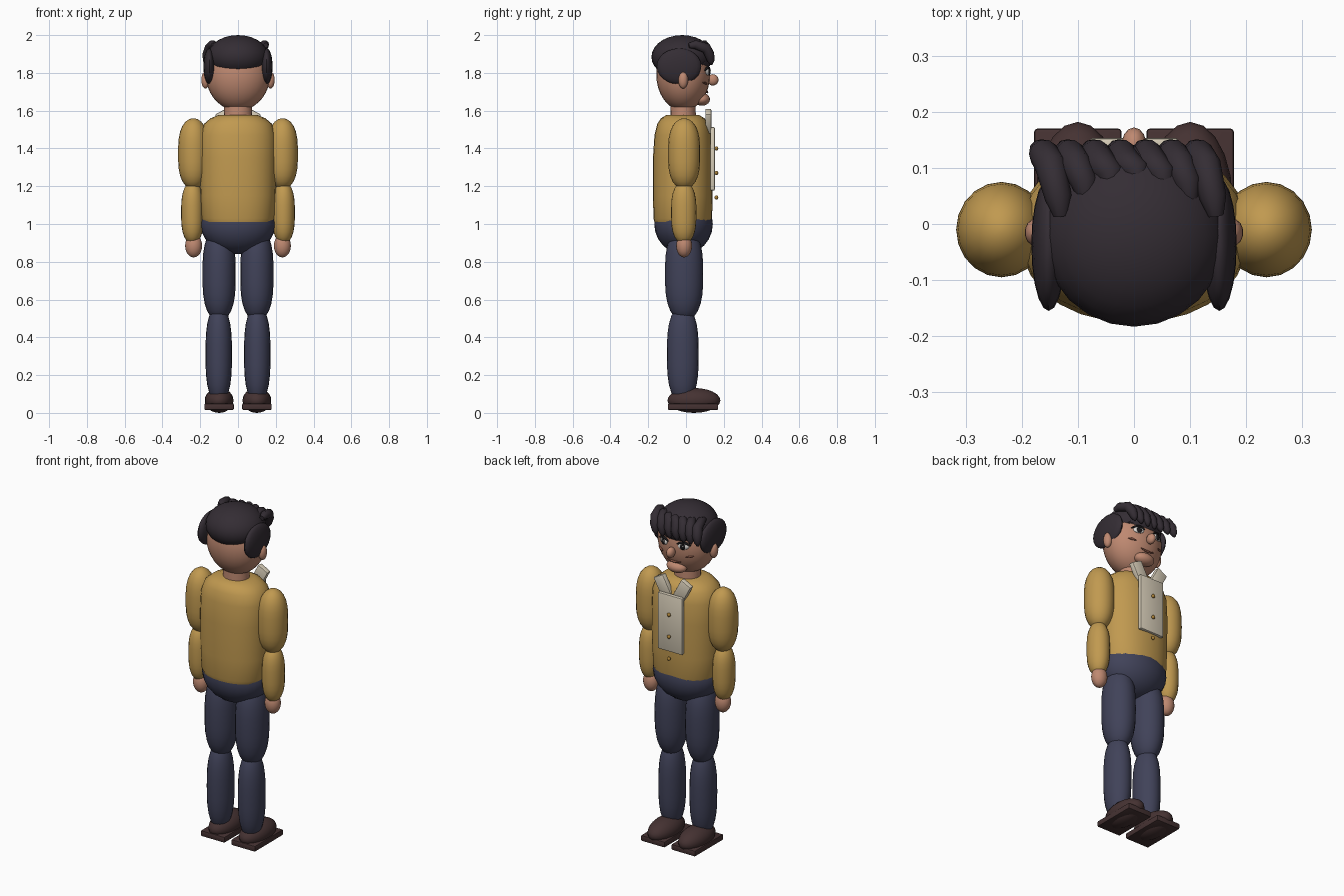
import bpy, bmesh, math
from mathutils import Vector, Matrix

if "Cube" in bpy.data.objects:
    bpy.data.objects.remove(bpy.data.objects["Cube"])


def mat(name, rgb):
    m = bpy.data.materials.new(name)
    m.diffuse_color = (*rgb, 1)
    m.use_nodes = True
    m.node_tree.nodes["Principled BSDF"].inputs["Base Color"].default_value = m.diffuse_color
    return m


MUSTARD = mat("mustard_knit", (0.53, 0.32, 0.08))
NAVY = mat("navy_cloth", (0.052, 0.055, 0.10))
HAIR = mat("dark_hair", (0.034, 0.026, 0.034))
SKIN = mat("skin", (0.52, 0.25, 0.165))
LEATHER = mat("brown_leather", (0.06, 0.032, 0.032))
CREAM = mat("cream_cloth", (0.68, 0.61, 0.48))
BRASS = mat("brass", (0.40, 0.22, 0.04))
BLACK = mat("black", (0.01, 0.009, 0.01))
WHITE = mat("eye_white", (0.75, 0.73, 0.70))
LIP = mat("dark_skin", (0.24, 0.09, 0.06))


def finish(bm, name, m, angle=50):
    bmesh.ops.recalc_face_normals(bm, faces=bm.faces)
    me = bpy.data.meshes.new(name)
    bm.to_mesh(me)
    bm.free()
    me.materials.append(m)
    o = bpy.data.objects.new(name, me)
    bpy.context.collection.objects.link(o)
    bpy.ops.object.select_all(action='DESELECT')
    o.select_set(True)
    bpy.context.view_layer.objects.active = o
    bpy.ops.object.shade_smooth_by_angle(angle=math.radians(angle))
    return o


def ball(name, loc, r, m, rot=None, seg=20, rings=12):
    bm = bmesh.new()
    M = Matrix.Translation(loc) @ (rot or Matrix()) @ Matrix.Diagonal((*r, 1))
    bmesh.ops.create_uvsphere(bm, u_segments=seg, v_segments=rings, radius=1, matrix=M)
    return finish(bm, name, m)


def box(name, loc, size, m, rot=None, bevel=0.006):
    bm = bmesh.new()
    M = Matrix.Translation(loc) @ (rot or Matrix()) @ Matrix.Diagonal((*size, 1))
    bmesh.ops.create_cube(bm, size=1, matrix=M)
    bmesh.ops.bevel(bm, geom=bm.edges[:], offset=bevel, segments=2, affect='EDGES', profile=0.5)
    return finish(bm, name, m, 35)


def loft(name, rings, m, cx=0, cy=0, seg=20, power=2.0):
    """Stack of rounded cross-sections (z, rx, ry), closed at both ends."""
    bm = bmesh.new()
    loops = []
    for z, rx, ry in rings:
        loop = []
        for i in range(seg):
            c, s = math.cos(math.tau * i / seg), math.sin(math.tau * i / seg)
            loop.append(bm.verts.new((cx + rx * math.copysign(abs(c) ** (2 / power), c),
                                      cy + ry * math.copysign(abs(s) ** (2 / power), s), z)))
        loops.append(loop)
    for a, b in zip(loops, loops[1:]):
        for i in range(seg):
            j = (i + 1) % seg
            bm.faces.new((a[i], a[j], b[j], b[i]))
    bm.faces.new(loops[0])
    bm.faces.new(loops[-1])
    return finish(bm, name, m, 60)


def limb(name, x, y, z, half, rx, ry, m):
    """Barrel-shaped limb segment with rounded ends."""
    ts = [math.sin(math.pi / 2 * k / 7) * 0.998 for k in range(-7, 8)]
    rings = [(z + half * t, rx * math.sqrt(1 - abs(t) ** 3), ry * math.sqrt(1 - abs(t) ** 3)) for t in ts]
    return loft(name, rings, m, x, y)


def stroke(name, pts, radii, m, seg=10):
    """Tapered tube along a few points."""
    pts = [Vector(p) for p in pts]
    bm = bmesh.new()
    loops = []
    for k, p in enumerate(pts):
        d = (pts[min(k + 1, len(pts) - 1)] - pts[max(k - 1, 0)]).normalized()
        q = d.to_track_quat('Z', 'Y')
        loops.append([bm.verts.new(p + q @ Vector((math.cos(math.tau * i / seg),
                     math.sin(math.tau * i / seg), 0)) * radii[k]) for i in range(seg)])
    for a, b in zip(loops, loops[1:]):
        for i in range(seg):
            j = (i + 1) % seg
            bm.faces.new((a[i], a[j], b[j], b[i]))
    bm.faces.new(loops[0])
    bm.faces.new(loops[-1])
    return finish(bm, name, m, 60)


HEAD_C, HEAD_R = Vector((0, -0.015, 1.79)), Vector((0.17, 0.142, 0.19))


def face_y(x, z):
    """Depth of the face surface at x, z."""
    k = 1 - (x / HEAD_R.x) ** 2 - ((z - HEAD_C.z) / HEAD_R.z) ** 2
    return HEAD_C.y + HEAD_R.y * math.sqrt(max(k, 0))


def face_line(name, ends, r, m, bend=0):
    """Thin tapered mark lying on the face."""
    (x0, z0), (x1, z1) = ends
    pts = []
    for k in range(7):
        t = k / 6
        x, z = x0 + (x1 - x0) * t, z0 + (z1 - z0) * t + bend * 4 * t * (1 - t)
        pts.append((x, face_y(x, z) + 0.003, z))
    return stroke(name, pts, [r * (0.45 + 0.55 * math.sin(math.pi * k / 6)) for k in range(7)], m, 8)


# Torso, hips and neck
loft("sweater", [(1.01, 0.185, 0.15), (1.03, 0.195, 0.155), (1.15, 0.2, 0.158), (1.35, 0.203, 0.158),
                 (1.47, 0.2, 0.15), (1.53, 0.18, 0.135), (1.56, 0.145, 0.115), (1.578, 0.10, 0.085)],
     MUSTARD, 0, -0.017, 28, 2.2)
ball("hips", (0, -0.013, 1.0), (0.2, 0.155, 0.16), NAVY, seg=24)
loft("neck", [(1.54, 0.075, 0.068), (1.65, 0.072, 0.065)], SKIN, 0, -0.015)

# Arms and legs
for s, side in ((-1, "left"), (1, "right")):
    limb(side + "_upper_arm", s * 0.236, -0.01, 1.372, 0.188, 0.081, 0.085, MUSTARD)
    limb(side + "_forearm", s * 0.241, -0.012, 1.06, 0.165, 0.06, 0.067, MUSTARD)
    ball(side + "_hand", (s * 0.235, -0.01, 0.885), (0.045, 0.042, 0.062), SKIN)
    limb(side + "_thigh", s * 0.1, -0.01, 0.735, 0.25, 0.088, 0.101, NAVY)
    limb(side + "_shin", s * 0.102, -0.017, 0.31, 0.26, 0.07, 0.084, NAVY)
    ball(side + "_shoe", (s * 0.1, 0.042, 0.066), (0.076, 0.14, 0.066), LEATHER)
    box(side + "_sole", (s * 0.1, 0.037, 0.033), (0.156, 0.266, 0.034), LEATHER)
    # Shirt collar wing
    box(side + "_collar", (s * 0.064, 0.118, 1.545), (0.07, 0.032, 0.115), CREAM,
        Matrix.Rotation(s * math.radians(28), 4, 'Y'))

# Shirt front and buttons
box("shirt_front", (0, 0.141, 1.345), (0.16, 0.024, 0.335), CREAM)
for i in range(3):
    ball("button_%d" % i, (0, 0.161, 1.40 - 0.13 * i), (0.011, 0.01, 0.011), BRASS, seg=12, rings=8)

# Head
ball("head", HEAD_C, HEAD_R, SKIN, seg=28, rings=18)
ball("nose", (0, 0.142, 1.763), (0.022, 0.03, 0.03), SKIN, seg=14, rings=10)
ball("chin", (0, 0.085, 1.66), (0.062, 0.042, 0.034), SKIN, seg=16, rings=10)
face_line("mouth", ((-0.042, 1.706), (0.042, 1.706)), 0.006, LIP, -0.008)

for s, side in ((-1, "left"), (1, "right")):
    ball(side + "_ear", (s * 0.172, -0.015, 1.762), (0.023, 0.026, 0.045), SKIN, seg=14, rings=10)
    # Layered eye: white, iris and glint
    x, z = s * 0.064, 1.805
    y = face_y(x, z)
    turn = Matrix.Rotation(-s * math.radians(20), 4, 'Z')
    ball(side + "_eye", (x, y, z), (0.031, 0.009, 0.018), WHITE, turn, 16, 10)
    ball(side + "_iris", (x, y + 0.006, z), (0.016, 0.007, 0.017), BLACK, turn, 14, 8)
    ball(side + "_glint", (x - 0.005, y + 0.013, z + 0.006), (0.004, 0.002, 0.004), WHITE, turn, 8, 6)
    face_line(side + "_eyelid", ((s * 0.03, 1.815), (s * 0.102, 1.812)), 0.008, BLACK, 0.014)
    face_line(side + "_brow", ((s * 0.03, 1.853), (s * 0.112, 1.846)), 0.009, HAIR, 0.01)
    face_line(side + "_cheek_mark", ((s * 0.075, 1.742), (s * 0.115, 1.75)), 0.006, LIP)
    # Hair over the temples
    ball(side + "_temple_hair", (s * 0.152, -0.037, 1.835), (0.031, 0.118, 0.095), HAIR)

# Hair cap and swept fringe
ball("hair_cap", (0, -0.021, 1.885), (0.163, 0.162, 0.115), HAIR, seg=24, rings=14)
for i in range(7):
    x = -0.165 + 0.046 * i
    a = abs(i - 3) / 3
    root = 0.085 - 0.05 * a * a
    stroke("fringe_lock_%d" % i,
           [(x + 0.035, root - 0.02, 1.945), (x + 0.03, root + 0.012, 1.95), (x + 0.016, 0.105, 1.932),
            (x + 0.004, 0.125, 1.896), (x - 0.003, 0.132, 1.862), (x - 0.006, 0.134, 1.842)],
           [0.014, 0.024, 0.028, 0.027, 0.019, 0.006], HAIR)
